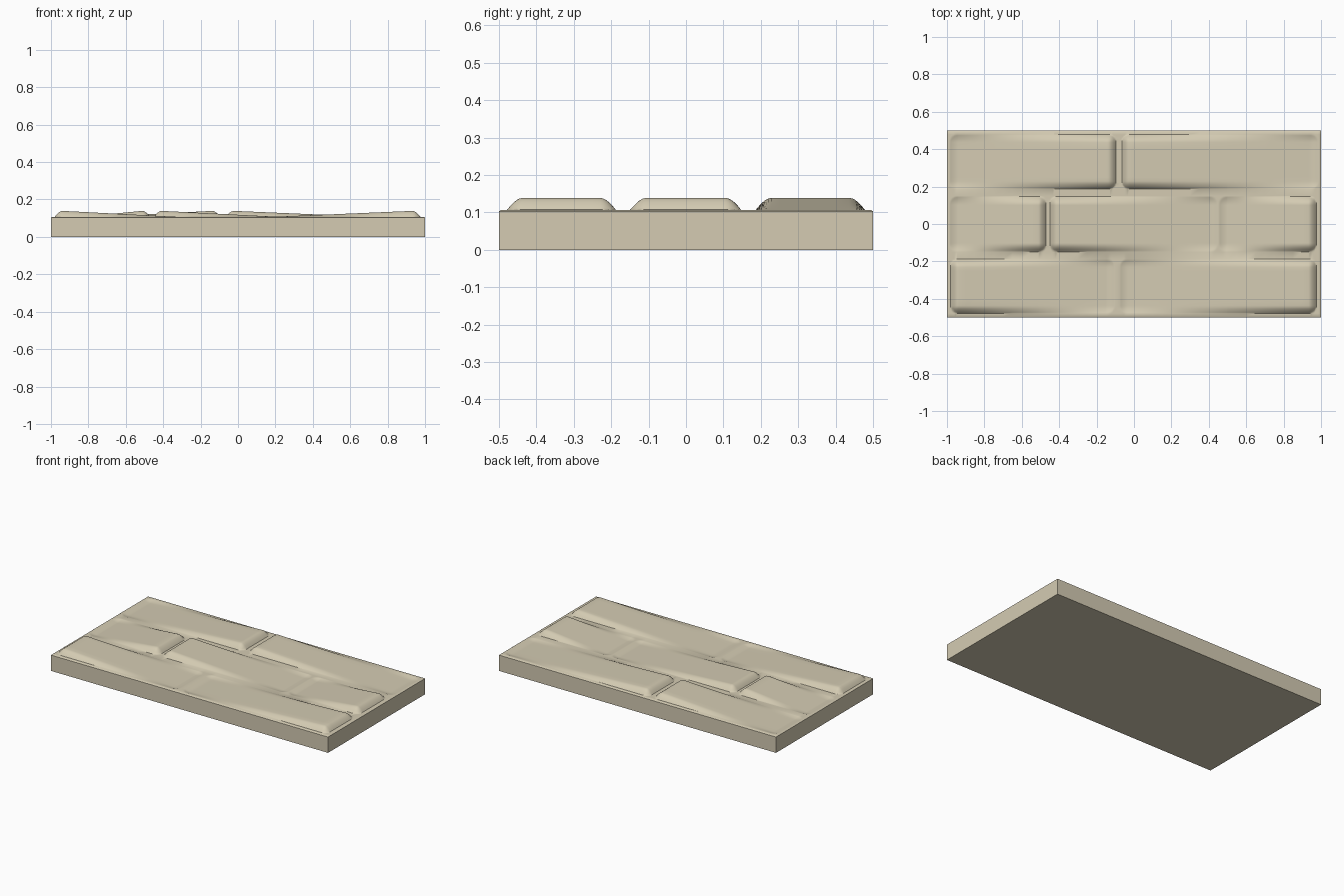
import bpy, bmesh, math

if "Cube" in bpy.data.objects:
    bpy.data.objects.remove(bpy.data.objects["Cube"])

BED = 0.107      # mortar level
RIM = 0.103      # height at the outer edge of the tile
RISE = 0.032     # height of the raised end of each brick
DIP = -0.009     # the other end sinks just below the mortar
EDGE = 0.042     # width of the rounded brick border

# Bricks: x0, x1, y0, y1, raised end (-1 left, 1 right)
BRICKS = [
    (-0.985, -0.095, 0.187, 0.478, 1), (-0.065, 0.985, 0.187, 0.478, -1),
    (-0.985, -0.47, -0.148, 0.147, 1), (-0.45, 0.445, -0.148, 0.147, -1),
    (0.455, 0.975, -0.148, 0.147, 1),
    (-0.98, -0.105, -0.478, -0.188, -1), (-0.075, 0.975, -0.478, -0.188, 1),
]


def height(x, y):
    """Relief height: tilted bricks with rounded borders on a flat bed."""
    if max(abs(x) - 1, abs(y) - 0.5) > -0.001:
        return RIM
    for x0, x1, y0, y1, end in BRICKS:
        if x0 <= x <= x1 and y0 <= y <= y1:
            a = max(0, 1 - min(x - x0, x1 - x) / EDGE)
            b = max(0, 1 - min(y - y0, y1 - y) / EDGE)
            r = min(1, math.hypot(a, b))
            cover = 1 - r ** 1.8
            t = (x - x0 - EDGE) / (x1 - x0 - 2 * EDGE)
            t = min(1, max(0, t if end > 0 else 1 - t))
            return BED + cover * (DIP + (RISE - DIP) * t)
    return BED


def lines(spans, half, step):
    """Grid lines: dense across brick borders, sparse elsewhere."""
    vals = {-half, half, -half + 0.006, half - 0.006}
    for lo, hi in spans:
        for f in (0, 0.12, 0.25, 0.42, 0.6, 0.8, 1.0):
            vals |= {round(lo + f * EDGE, 4), round(hi - f * EDGE, 4)}
    n = round(2 * half / step)
    vals |= {round(-half + i * step, 4) for i in range(1, n)}
    out = []
    for v in sorted(vals):
        if not out or v - out[-1] > 0.0025:
            out.append(v)
    out[-1] = half
    return out


xs = lines({b[0:2] for b in BRICKS}, 1.0, 0.05)
ys = lines({b[2:4] for b in BRICKS}, 0.5, 0.05)

# Relief surface
bm = bmesh.new()
grid = [[bm.verts.new((x, y, height(x, y))) for x in xs] for y in ys]
for j in range(len(ys) - 1):
    for i in range(len(xs) - 1):
        bm.faces.new((grid[j][i], grid[j][i + 1], grid[j + 1][i + 1], grid[j + 1][i]))

# Slab sides and underside
rim = [e for e in bm.edges if e.is_boundary]
ext = bmesh.ops.extrude_edge_only(bm, edges=rim)["geom"]
for v in ext:
    if isinstance(v, bmesh.types.BMVert):
        v.co.z = 0
bmesh.ops.contextual_create(bm, geom=[e for e in ext if isinstance(e, bmesh.types.BMEdge)])
bmesh.ops.recalc_face_normals(bm, faces=bm.faces)

mesh = bpy.data.meshes.new("brick_tile")
bm.to_mesh(mesh)
bm.free()
tile = bpy.data.objects.new("brick_tile", mesh)
bpy.context.collection.objects.link(tile)

stone = bpy.data.materials.new("beige stone")
stone.diffuse_color = (0.66, 0.60, 0.45, 1)
stone.use_nodes = True
stone.node_tree.nodes["Principled BSDF"].inputs["Base Color"].default_value = stone.diffuse_color
mesh.materials.append(stone)

bpy.context.view_layer.objects.active = tile
tile.select_set(True)
bpy.ops.object.shade_smooth_by_angle(angle=math.radians(35))
